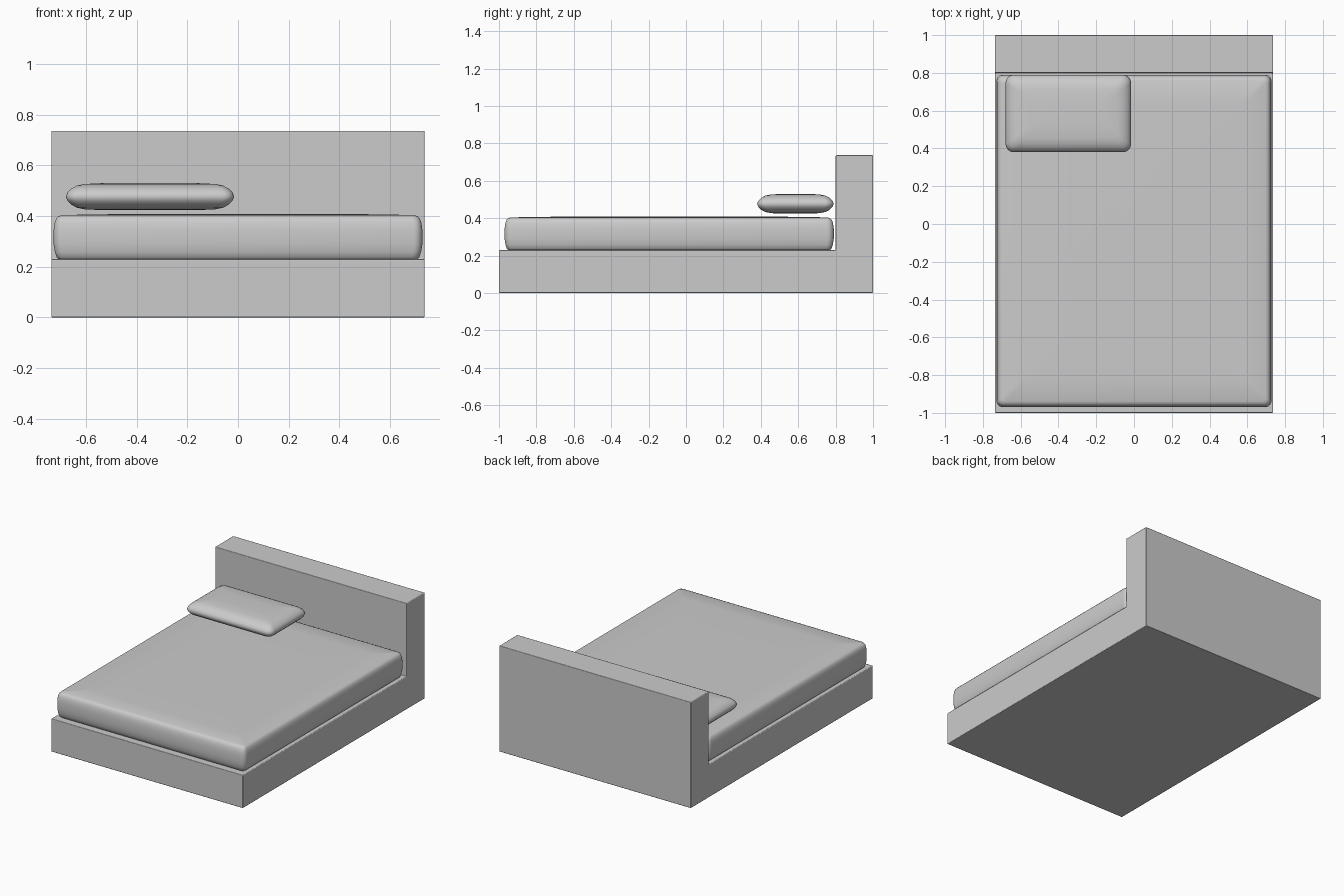
import bpy, bmesh, math

if "Cube" in bpy.data.objects:
    bpy.data.objects.remove(bpy.data.objects["Cube"])


def make_object(name, bm, angle):
    bmesh.ops.recalc_face_normals(bm, faces=bm.faces)
    mesh = bpy.data.meshes.new(name)
    bm.to_mesh(mesh)
    bm.free()
    ob = bpy.data.objects.new(name, mesh)
    bpy.context.collection.objects.link(ob)
    bpy.ops.object.select_all(action='DESELECT')
    bpy.context.view_layer.objects.active = ob
    ob.select_set(True)
    bpy.ops.object.shade_smooth_by_angle(angle=math.radians(angle))
    return ob


def rounded_slab(name, x0, x1, y0, y1, radius, layers, steps=6):
    """Stack rounded rectangles; layers are (inset, z, corner radius factor)."""
    bm = bmesh.new()
    rings = []
    for inset, z, factor in layers:
        r = radius * factor
        ring = []
        corners = ((x1, y1, -1, -1), (x0, y1, 1, -1), (x0, y0, 1, 1), (x1, y0, -1, 1))
        for i, (cx, cy, sx, sy) in enumerate(corners):
            for k in range(steps + 1):
                a = (i + k / steps) * math.pi / 2
                ring.append(bm.verts.new((cx + sx * (inset + r) + r * math.cos(a),
                                          cy + sy * (inset + r) + r * math.sin(a), z)))
        rings.append(ring)
    n = len(rings[0])
    for a, b in zip(rings, rings[1:]):
        for i in range(n):
            bm.faces.new((a[i], a[(i + 1) % n], b[(i + 1) % n], b[i]))
    bm.faces.new(rings[0][::-1])
    bm.faces.new(rings[-1])
    return make_object(name, bm, 60)


# Bed frame: base and headboard as one L-shaped side profile
profile = [(-1, 0), (1, 0), (1, 0.737), (0.8, 0.737), (0.8, 0.23), (-1, 0.23)]
bm = bmesh.new()
face = bm.faces.new([bm.verts.new((-0.737, y, z)) for y, z in profile])
ext = bmesh.ops.extrude_face_region(bm, geom=[face])
bmesh.ops.translate(bm, vec=(1.474, 0, 0),
                    verts=[v for v in ext['geom'] if isinstance(v, bmesh.types.BMVert)])
frame = make_object("bed_frame", bm, 30)
bevel = frame.modifiers.new("soft_edges", 'BEVEL')
bevel.width = 0.005
bevel.segments = 2
bevel.harden_normals = True

# Mattress: soft edges, slightly crowned top
rounded_slab("mattress", -0.728, 0.728, -0.97, 0.79, 0.035, [
    (0.022, 0.228, 0.6), (0.012, 0.238, 0.8), (0.005, 0.258, 0.9), (0.0, 0.29, 1),
    (0.0, 0.345, 1), (0.004, 0.373, 0.9), (0.01, 0.39, 0.8), (0.018, 0.399, 0.7),
    (0.032, 0.404, 0.5), (0.15, 0.407, 0.5), (0.4, 0.409, 0.5)])

# Pillow: rounded cushion floating just above the mattress
rounded_slab("pillow", -0.68, -0.015, 0.38, 0.79, 0.045, [
    (0.14, 0.424, 0.6), (0.075, 0.427, 0.6), (0.045, 0.433, 0.7), (0.022, 0.445, 0.8),
    (0.007, 0.46, 0.95), (0.0, 0.477, 1), (0.007, 0.494, 0.95),
    (0.022, 0.509, 0.8), (0.045, 0.521, 0.7), (0.075, 0.527, 0.6), (0.14, 0.53, 0.6)])
